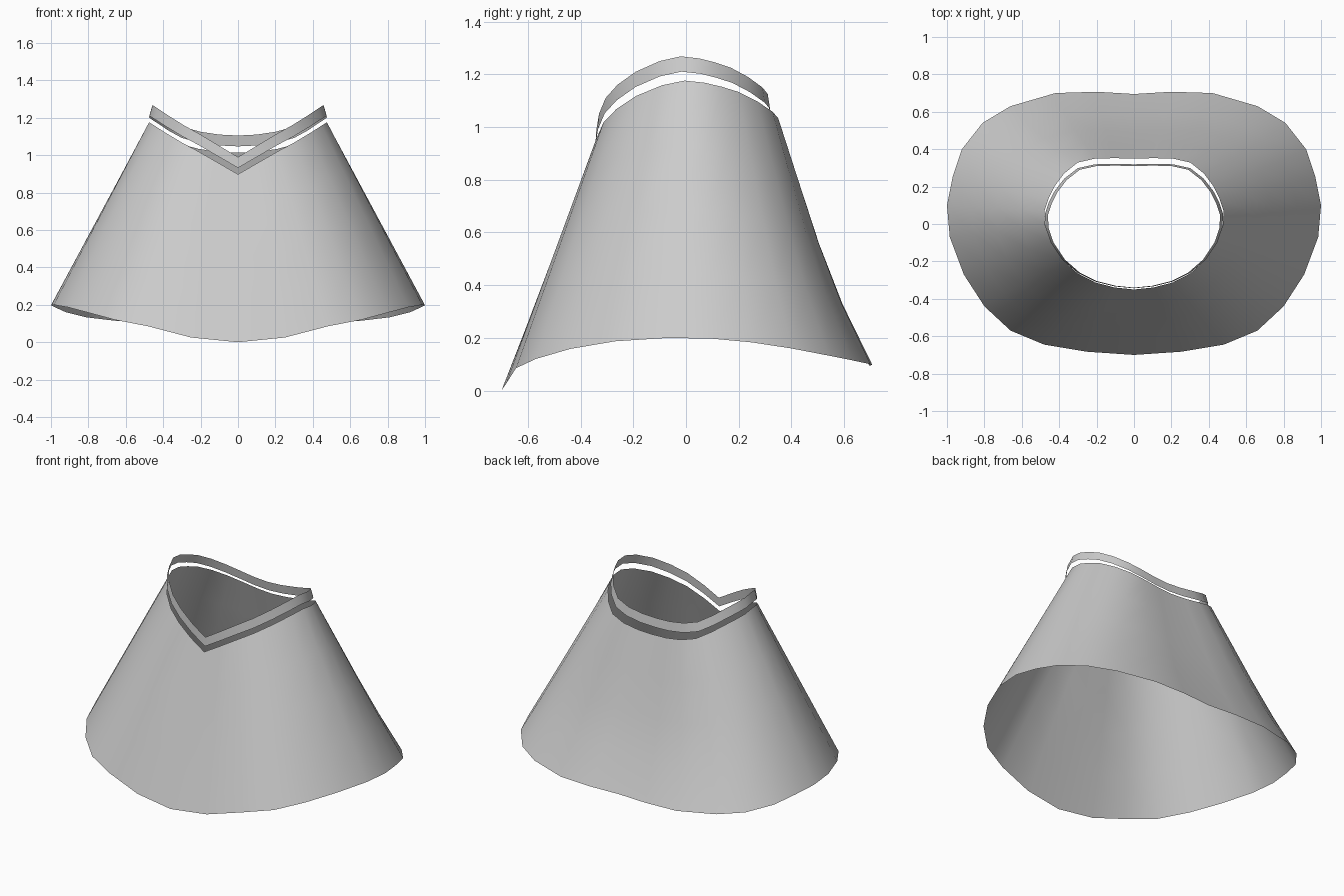
import bpy, math

if "Cube" in bpy.data.objects:
    bpy.data.objects.remove(bpy.data.objects["Cube"])

fabric = bpy.data.materials.new("light grey fabric")
fabric.diffuse_color = (0.6, 0.6, 0.6, 1)
fabric.use_nodes = True
fabric.node_tree.nodes["Principled BSDF"].inputs["Base Color"].default_value = fabric.diffuse_color

# Right half of each rim, running from front centre to back centre
neck = [(0, -.34, .99), (.1, -.33, 1.05), (.2, -.305, 1.11), (.29, -.26, 1.16),
        (.37, -.19, 1.21), (.43, -.10, 1.25), (.457, -.02, 1.268), (.46, .05, 1.26),
        (.44, .11, 1.245), (.41, .17, 1.225), (.36, .235, 1.19), (.29, .29, 1.15),
        (.2, .31, 1.125), (.1, .312, 1.11), (0, .31, 1.105)]
hem = [(0, -.70, 0), (.25, -.683, .025), (.48, -.645, .085), (.66, -.57, .12),
       (.80, -.44, .158), (.91, -.27, .187), (.985, -.07, .2), (1, .1, .197),
       (.97, .25, .183), (.92, .4, .16), (.81, .54, .133), (.66, .63, .115),
       (.42, .70, .10), (.2, .707, .097), (0, .695, .095)]


def mirrored(half):
    return half + [(-x, y, z) for x, y, z in half[-2:0:-1]]


def widened(half, sx, sy, dy, dz):
    return [(x * sx, y * sy + dy, z + dz) for x, y, z in half]


def between(low, high, t):
    """Ring part way up, drawn in slightly at the back."""
    ring = []
    for a, b in zip(low, high):
        x, y, z = (p + (q - p) * t for p, q in zip(a, b))
        ring.append((x, y - .025 * math.sin(math.pi * t) * max(0, y / .53) ** 2, z))
    return ring


def sheet(name, halves):
    """Open tube of cloth skinned through a stack of rings."""
    rings = [mirrored(h) for h in halves]
    n = len(rings[0])
    faces = [(r * n + i, r * n + (i + 1) % n, (r + 1) * n + (i + 1) % n, (r + 1) * n + i)
             for r in range(len(rings) - 1) for i in range(n)]
    mesh = bpy.data.meshes.new(name)
    mesh.from_pydata([p for ring in rings for p in ring], [], faces)
    mesh.materials.append(fabric)
    obj = bpy.data.objects.new(name, mesh)
    bpy.context.collection.objects.link(obj)
    bpy.ops.object.select_all(action='DESELECT')
    obj.select_set(True)
    bpy.context.view_layer.objects.active = obj
    bpy.ops.object.shade_smooth_by_angle(angle=math.radians(35))


# Flared cape body
shoulder = widened(neck, 1.04, 1.077, .016, -.092)
sheet("cape_body", [between(hem, shoulder, t / 4) for t in range(5)])

# Narrow collar band floating just above the cape
sheet("collar_band", [widened(neck, 1.035, 1.02, .003, -.058), neck])
